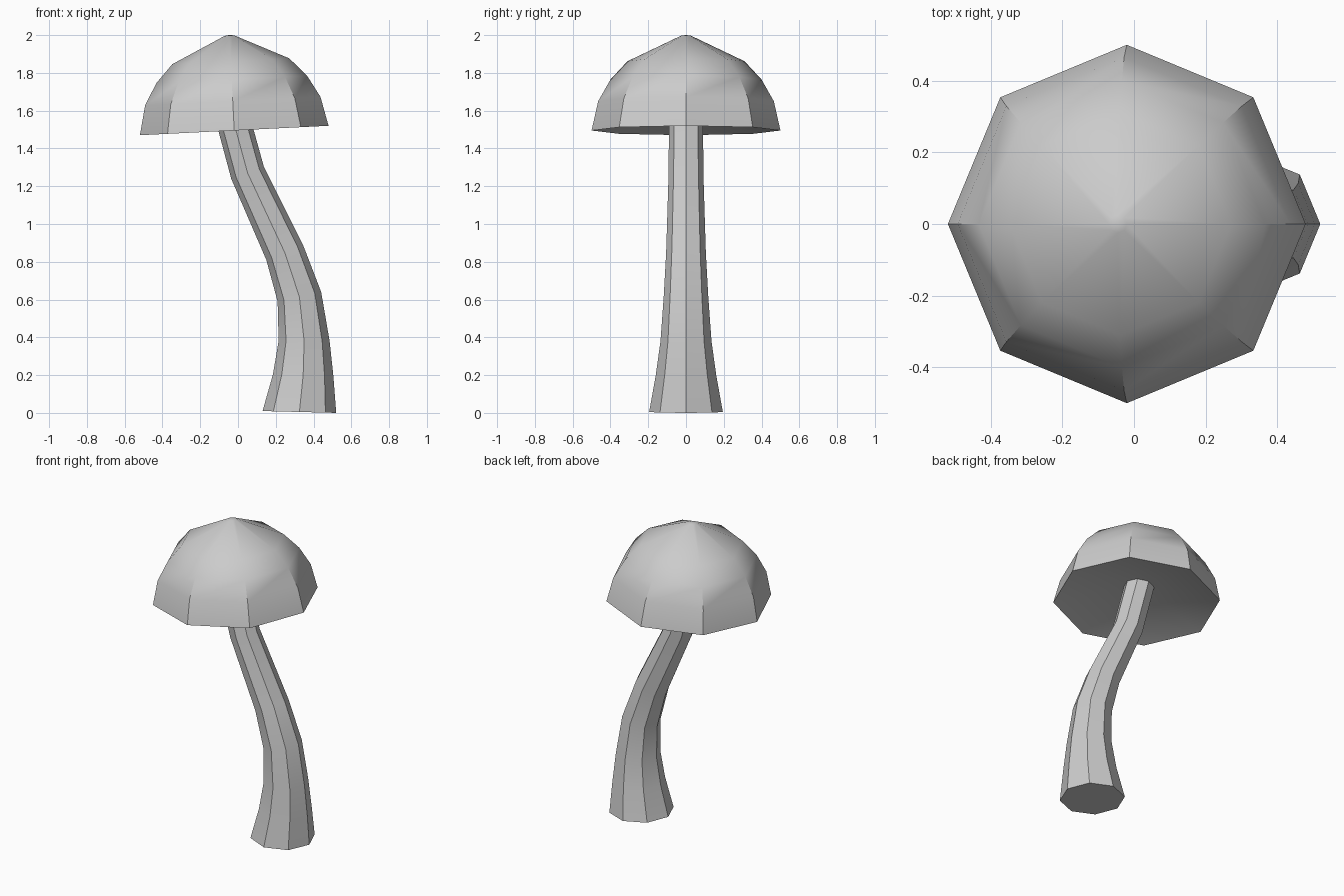
import bpy, bmesh
from math import cos, sin, tau, atan, radians
from mathutils import Matrix, Vector

cube = bpy.data.objects.get("Cube")
if cube:
    bpy.data.objects.remove(cube, do_unlink=True)

SIDES = 8

grey = bpy.data.materials.new("plain grey")
grey.use_nodes = True
colour = (0.6, 0.6, 0.6, 1)
grey.diffuse_color = colour
grey.node_tree.nodes["Principled BSDF"].inputs["Base Color"].default_value = colour


def add_ring(bm, x, z, radius, slope):
    """Octagon centred on (x, 0, z), leaning towards x by the given slope."""
    place = Matrix.Translation((x, 0, z)) @ Matrix.Rotation(-atan(slope), 4, "Y")
    angles = [tau * i / SIDES for i in range(SIDES)]
    return [bm.verts.new(place @ Vector((radius * cos(a), radius * sin(a), 0))) for a in angles]


def bridge(bm, lower, upper):
    for i in range(SIDES):
        j = (i + 1) % SIDES
        bm.faces.new((lower[i], lower[j], upper[j], upper[i]))


def fan(bm, ring, tip):
    for i in range(SIDES):
        bm.faces.new((ring[i], ring[(i + 1) % SIDES], tip))


def finish(bm, name, angle):
    bmesh.ops.recalc_face_normals(bm, faces=bm.faces)
    mesh = bpy.data.meshes.new(name)
    bm.to_mesh(mesh)
    bm.free()
    mesh.materials.append(grey)
    obj = bpy.data.objects.new(name, mesh)
    bpy.context.collection.objects.link(obj)
    bpy.ops.object.select_all(action="DESELECT")
    obj.select_set(True)
    bpy.context.view_layer.objects.active = obj
    bpy.ops.object.shade_smooth_by_angle(angle=radians(angle))
    return obj


# Bent stem: centre x, centre z, radius, lean of each ring
stem_path = [
    (0.325, 0.005, 0.195, -0.025),
    (0.345, 0.20, 0.16, -0.03),
    (0.35, 0.38, 0.135, 0.0),
    (0.325, 0.615, 0.118, 0.22),
    (0.247, 0.85, 0.105, 0.42),
    (0.051, 1.27, 0.092, 0.36),
    (-0.05, 1.64, 0.09, 0.27),
]
bm = bmesh.new()
rings = [add_ring(bm, *step) for step in stem_path]
for lower, upper in zip(rings, rings[1:]):
    bridge(bm, lower, upper)
bm.faces.new(rings[0])
bm.faces.new(rings[-1])
finish(bm, "stem", 35)

# Tilted cap: radius and height of each ring above the rim
cap_profile = [(0.5, 0), (0.465, 0.155), (0.4, 0.27), (0.31, 0.367), (0.025, 0.503)]
bm = bmesh.new()
rings = [add_ring(bm, 0, h, r, 0) for r, h in cap_profile]
for lower, upper in zip(rings, rings[1:]):
    bridge(bm, lower, upper)
fan(bm, rings[-1], bm.verts.new((0, 0, 0.506)))
# Hollow underside
fan(bm, rings[0], bm.verts.new((0, 0, 0.13)))
cap = finish(bm, "cap", 35)
cap.location = (-0.02, 0, 1.495)
cap.rotation_euler.y = -atan(0.05)
